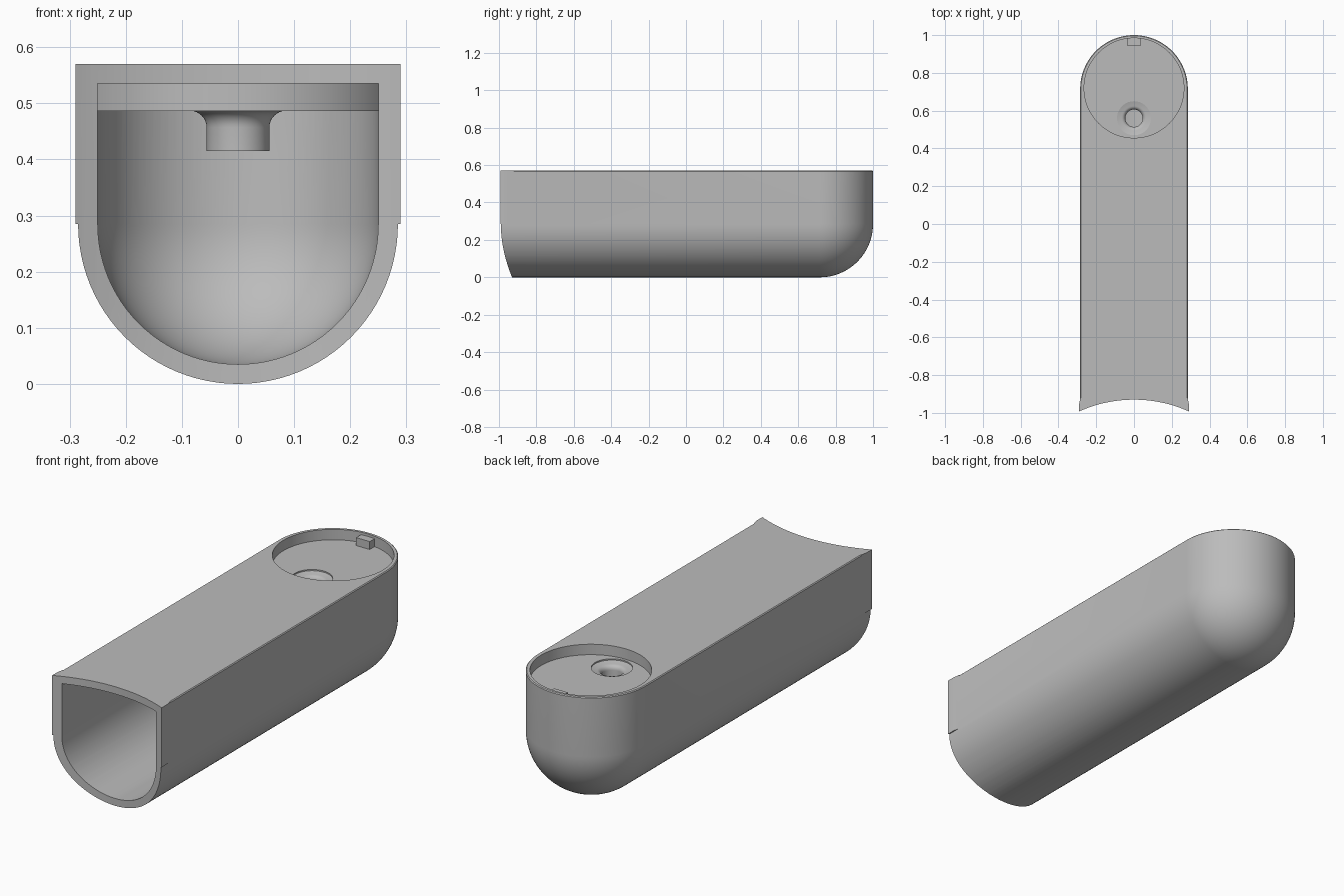
import bpy, bmesh, math

cube = bpy.data.objects.get("Cube")
if cube:
    bpy.data.objects.remove(cube)

GREY = bpy.data.materials.new("light_grey")
GREY.use_nodes = True
COLOUR = (0.5, 0.5, 0.5, 1)
GREY.diffuse_color = COLOUR
GREY.node_tree.nodes["Principled BSDF"].inputs["Base Color"].default_value = COLOUR

AXIS_Y = 0.715   # centre of the rounded end
MID_Z = 0.285    # height where the round underside meets the straight walls
TOP = 0.57


def finish(name, bm):
    bmesh.ops.remove_doubles(bm, verts=bm.verts, dist=1e-5)
    bmesh.ops.recalc_face_normals(bm, faces=bm.faces)
    mesh = bpy.data.meshes.new(name)
    bm.to_mesh(mesh)
    bm.free()
    mesh.materials.append(GREY)
    obj = bpy.data.objects.new(name, mesh)
    bpy.context.collection.objects.link(obj)
    return obj


def trough(name, radius, top, front, chamfer=0, steps=24):
    """U-shaped bar with a domed far end."""
    profile = [(radius * math.sin(a), MID_Z - radius * math.cos(a))
               for a in (math.pi / 2 * i / steps for i in range(steps + 1))]
    if chamfer:
        profile.append((radius, top - chamfer))
    profile.append((radius - chamfer, top))
    bm = bmesh.new()
    rings = []
    for r, z in profile:
        plan = [(r, front)]
        for i in range(2 * steps + 1):
            a = math.pi * i / (2 * steps)
            plan.append((r * math.cos(a), AXIS_Y + r * math.sin(a)))
        plan.append((-r, front))
        rings.append([bm.verts.new((x, y, z)) for x, y in plan])
    for low, high in zip(rings, rings[1:]):
        for i in range(len(low) - 1):
            bm.faces.new((low[i], low[i + 1], high[i + 1], high[i]))
    bm.faces.new(rings[-1])
    bm.faces.new([r[0] for r in rings] + [r[-1] for r in reversed(rings)])
    return finish(name, bm)


def lathe(name, profile, y, segments=64):
    """Solid of revolution about a vertical axis at x = 0."""
    bm = bmesh.new()
    verts = [bm.verts.new((r, 0, z)) for r, z in profile]
    edges = [bm.edges.new(pair) for pair in zip(verts, verts[1:])]
    bmesh.ops.spin(bm, geom=verts + edges, cent=(0, 0, 0), axis=(0, 0, 1),
                   angle=2 * math.pi, steps=segments)
    bmesh.ops.translate(bm, verts=bm.verts, vec=(0, y, 0))
    return finish(name, bm)


def cylinder(name, radius, low, high, y, segments=96):
    return lathe(name, [(0, low), (radius, low), (radius, high), (0, high)], y, segments)


def prism(name, plan, low, high):
    bm = bmesh.new()
    face = bm.faces.new([bm.verts.new((x, y, low)) for x, y in plan])
    up = bmesh.ops.extrude_face_region(bm, geom=[face])["geom"]
    moved = [v for v in up if isinstance(v, bmesh.types.BMVert)]
    bmesh.ops.translate(bm, verts=moved, vec=(0, 0, high - low))
    return finish(name, bm)


def combine(target, other, operation):
    mod = target.modifiers.new(operation, "BOOLEAN")
    mod.operation = operation
    mod.solver = "EXACT"
    mod.object = other
    bpy.context.view_layer.objects.active = target
    bpy.ops.object.modifier_apply(modifier=mod.name)
    bpy.data.objects.remove(other)


# Outer body, with slightly flared cheeks at the open end
body = trough("arm_shell", 0.285, TOP, -1.05, chamfer=0.004)
for side in (1, -1):
    plan = [(0.27, -1.04), (0.29, -1.04), (0.29, -0.95), (0.284, -0.92), (0.27, -0.92)]
    cheek = prism("cheek", [(side * x, y) for x, y in plan], MID_Z, TOP)
    combine(body, cheek, "UNION")

# Hollow inside, with a lower ceiling below the round recess
cavity = trough("cavity", 0.25, 0.535, -1.2)
combine(cavity, cylinder("recess_housing", 0.30, 0.486, 0.8, 0.72), "DIFFERENCE")
combine(body, cavity, "DIFFERENCE")

# Concave open end
combine(body, cylinder("mating_curve", 0.71, -0.2, 0.8, -1.64, 192), "DIFFERENCE")

# Round recess in the top
combine(body, cylinder("recess", 0.264, 0.52, 0.7, 0.72), "DIFFERENCE")

# Locating key on the recess wall
key = prism("locating_key", [(-0.036, 0.945), (0.036, 0.945), (0.036, 0.99), (-0.036, 0.99)],
            0.51, 0.558)
combine(body, key, "UNION")

# Hanging cable boss with a filleted root and a dished through hole
fillet = [(0.086 - 0.03 * math.cos(a), 0.457 + 0.03 * math.sin(a))
          for a in (math.pi / 2 * i / 8 for i in range(9))]
boss = lathe("cable_boss", [(0, 0.415), (0.056, 0.415)] + fillet + [(0.086, 0.5), (0, 0.5)], 0.56)
combine(body, boss, "UNION")
dish = [(0.046 + 0.022 * (1 - math.sin(a)), 0.486 + 0.022 * (1 - math.cos(a)))
        for a in (math.pi / 2 * i / 6 for i in range(7))]
dish = [(0.046 + 0.022 * (1 - math.cos(a)), 0.486 + 0.022 * math.sin(a))
        for a in (math.pi / 2 * i / 6 for i in range(7))]
hole = lathe("cable_hole", [(0, 0.38), (0.046, 0.38)] + dish
             + [(0.09, 0.514), (0.09, 0.56), (0, 0.56)], 0.56)
combine(body, hole, "DIFFERENCE")

# Small screw hole in the recess centre
combine(body, cylinder("screw_hole", 0.035, 0.45, 0.56, 0.72, 32), "DIFFERENCE")

# Smooth curved surfaces, crisp edges
bpy.ops.object.select_all(action="DESELECT")
body.select_set(True)
bpy.context.view_layer.objects.active = body
bpy.ops.object.shade_smooth_by_angle(angle=math.radians(25))
